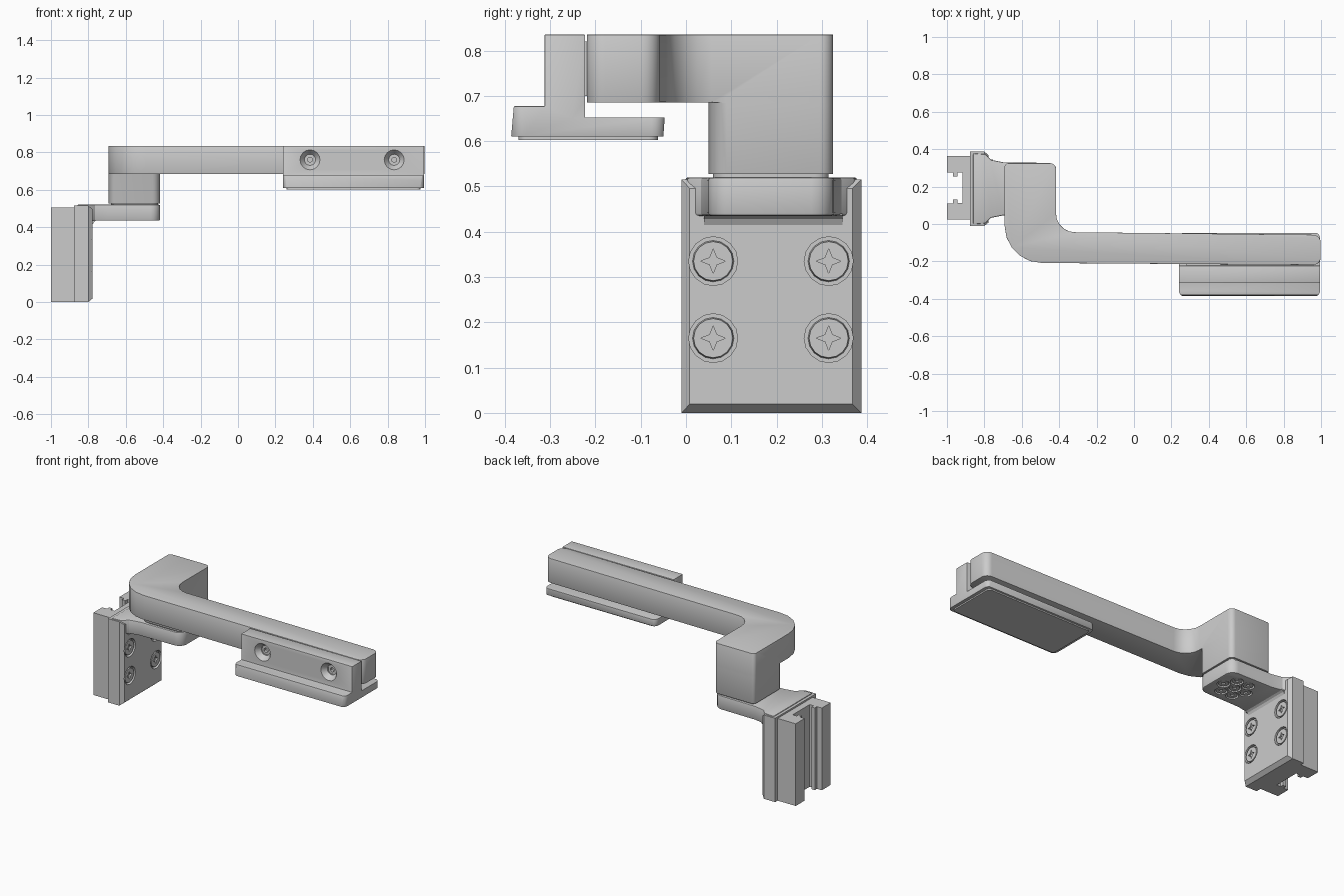
import bpy, bmesh, math
from mathutils import Vector, Matrix

if "Cube" in bpy.data.objects:
    bpy.data.objects.remove(bpy.data.objects["Cube"])


def finish(name, bm):
    bmesh.ops.recalc_face_normals(bm, faces=bm.faces)
    me = bpy.data.meshes.new(name)
    bm.to_mesh(me)
    bm.free()
    ob = bpy.data.objects.new(name, me)
    bpy.context.collection.objects.link(ob)
    return ob


def rounded(pts, steps=5):
    """Round polygon corners given as (u, v, radius)."""
    out = []
    for i, p in enumerate(pts):
        c = Vector(p[:2])
        r = p[2] if len(p) > 2 else 0
        if not r:
            out.append(c)
            continue
        a = (Vector(pts[i - 1][:2]) - c).normalized()
        b = (Vector(pts[(i + 1) % len(pts)][:2]) - c).normalized()
        half = a.angle(b) / 2
        centre = c + (a + b).normalized() * (r / math.sin(half))
        s = c + a * (r / math.tan(half)) - centre
        e = c + b * (r / math.tan(half)) - centre
        for k in range(steps + 1):
            t = k / steps
            d = s.angle(e)
            out.append(centre + (s * math.sin((1 - t) * d) + e * math.sin(t * d)) / math.sin(d))
    return out


def prism(name, pts, axis, lo, hi):
    bm = bmesh.new()
    put = {'x': lambda u, v, w: (w, u, v), 'y': lambda u, v, w: (u, w, v),
           'z': lambda u, v, w: (u, v, w)}[axis]
    pts = rounded(pts)
    rings = [[bm.verts.new(put(p[0], p[1], w)) for p in pts] for w in (lo, hi)]
    n = len(pts)
    bm.faces.new(rings[0])
    bm.faces.new(rings[1])
    for i in range(n):
        j = (i + 1) % n
        bm.faces.new((rings[0][i], rings[0][j], rings[1][j], rings[1][i]))
    return finish(name, bm)


def cone(name, pos, axis, r1, r2, z0, z1, n=16):
    """Cone from z0 to z1 along an outward axis."""
    bm = bmesh.new()
    m = Matrix.Translation(pos) @ Vector(axis).to_track_quat('Z', 'Y').to_matrix().to_4x4()
    bmesh.ops.create_cone(bm, cap_ends=True, segments=n, radius1=r1, radius2=r2, depth=z1 - z0,
                          matrix=m @ Matrix.Translation((0, 0, (z0 + z1) / 2)))
    return finish(name, bm)


def apply_mod(ob, mod):
    bpy.context.view_layer.objects.active = ob
    bpy.ops.object.modifier_apply(modifier=mod.name)


def boolean(ob, other, op='DIFFERENCE'):
    m = ob.modifiers.new('bool', 'BOOLEAN')
    m.operation, m.solver, m.object = op, 'EXACT', other
    apply_mod(ob, m)
    bpy.data.objects.remove(other)


def bevel(ob, width, segs=2, angle=40):
    m = ob.modifiers.new('bevel', 'BEVEL')
    m.width, m.segments = width, segs
    m.limit_method, m.angle_limit = 'ANGLE', math.radians(angle)
    apply_mod(ob, m)


def screw(host, name, pos, axis, r):
    """Sunken screw with a four-pointed drive recess."""
    boolean(host, cone('cutter', pos, axis, r, r, -0.02, 0.02))
    head = cone(name, pos, axis, r * .86, r * .8, -0.025, -0.003)
    star = bmesh.new()
    m = Matrix.Translation(pos) @ Vector(axis).to_track_quat('Z', 'Y').to_matrix().to_4x4()
    rings = []
    for z in (-0.013, 0.02):
        rings.append([star.verts.new(m @ Vector((
            math.cos(k * math.pi / 4) * r * (.5 if k % 2 == 0 else .2),
            math.sin(k * math.pi / 4) * r * (.5 if k % 2 == 0 else .2), z))) for k in range(8)])
    star.faces.new(rings[0])
    star.faces.new(rings[1])
    for i in range(8):
        j = (i + 1) % 8
        star.faces.new((rings[0][i], rings[0][j], rings[1][j], rings[1][i]))
    boolean(head, finish('cutter', star))


# Slotted rail block, profile mirrored about y = 0.19
half = [(-0.87, .17), (-1, .17), (-1, .083), (-.967, .083), (-.967, .062),
        (-.945, .062), (-.945, .082), (-.918, .082)]
c = 0.193
prism('rail_block', [(x, c + y) for x, y in half] + [(x, c - y) for x, y in reversed(half)],
      'z', 0, .505)

# Mounting plate
plate = prism('mounting_plate', [(-.877, -.01), (-.80, -.01), (-.777, .008), (-.777, .368),
                                 (-.80, .387), (-.877, .387)], 'z', 0, .515)
for z, s in ((0, 1), (.515, -1)):   # chamfered front edges
    boolean(plate, prism('cutter', [(-.80, z - s * .01), (-.80, z), (-.776, z + s * .02),
                                    (-.7, z + s * .02), (-.7, z - s * .01)], 'y', -.1, .5))
for y in (.06, .315):
    for z in (.165, .335):
        screw(plate, 'plate_screw', (-.777, y, z), (1, 0, 0), .054)

# Shelf bracket flaring out of the plate
flare = [(-.86, .19), (-.795, .185), (-.765, .155), (-.70, .142), (-.417, .138, .05)]
shelf = prism('shelf_bracket', [(x, .188 - y, *r) for x, y, *r in flare] +
              [(x, .188 + y, *r) for x, y, *r in reversed(flare)], 'z', .435, .52)
bevel(shelf, .006)
prism('shelf_fillet', [(-.785, .44), (-.785, .415), (-.777, .415), (-.77, .428), (-.755, .437),
                       (-.755, .44)], 'y', .04, .345)
ring = [(0, 0)] + [(.078 * math.cos(k * math.pi / 3), .078 * math.sin(k * math.pi / 3))
                   for k in range(6)]
for dx, dy in ring:
    screw(shelf, 'shelf_screw', (-.555 + dx, .188 + dy, .435), (0, 0, -1), .036)

# Cranked arm with its post
arm = prism('arm', [(-.692, .325, .02), (-.692, -.207, .2), (.998, -.219, .04), (.998, -.058, .04),
                    (-.417, -.043, .1), (-.417, .325, .03)], 'z', .685, .835)
boolean(arm, prism('post', [(-.692, .325, .02), (-.692, .05, .04), (-.417, .05, .04),
                            (-.417, .325, .03)], 'z', .527, .70), 'UNION')
bevel(arm, .007)
prism('post_spacer', [(-.68, .315, .02), (-.68, .06, .04), (-.427, .06, .04), (-.427, .315, .03)],
      'z', .51, .54)

# L-shaped rest beside and below the arm
rest = prism('rest', [(-.386, .61), (-.05, .61), (-.047, .652), (-.223, .652), (-.223, .835),
                      (-.312, .835), (-.312, .677), (-.38, .677)], 'x', .24, .995)
boolean(rest, prism('cutter', [(.24, -.387, .03), (.995, -.387, .03), (.995, -.046, .03),
                               (.24, -.046, .03)], 'z', .5, .9), 'INTERSECT')
bevel(rest, .008)
for x in (.385, .835):
    pos, out = (x, -.312, .76), (0, -1, 0)
    boolean(rest, cone('cutter', pos, out, .03, .055, -.03, .002))
    boolean(rest, cone('cutter', pos, out, .027, .027, -.06, -.02))
    bolt = cone('rest_bolt', pos, out, .029, .027, -.065, -.034)
    boolean(bolt, cone('cutter', pos, out, .014, .014, -.05, 0, 6))
prism('rest_pad', [(.26, -.37, .02), (.975, -.37, .02), (.975, -.062, .02), (.26, -.062, .02)],
      'z', .602, .615)
# Post rests on the shelf: small packing strip between arm and rest
prism('rest_spacer', [(.28, .70), (.96, .70), (.96, .82), (.28, .82)], 'y', -.23, -.21)

for ob in list(bpy.context.scene.objects):
    bpy.ops.object.select_all(action='DESELECT')
    ob.select_set(True)
    bpy.context.view_layer.objects.active = ob
    bpy.ops.object.shade_smooth_by_angle(angle=math.radians(30))
